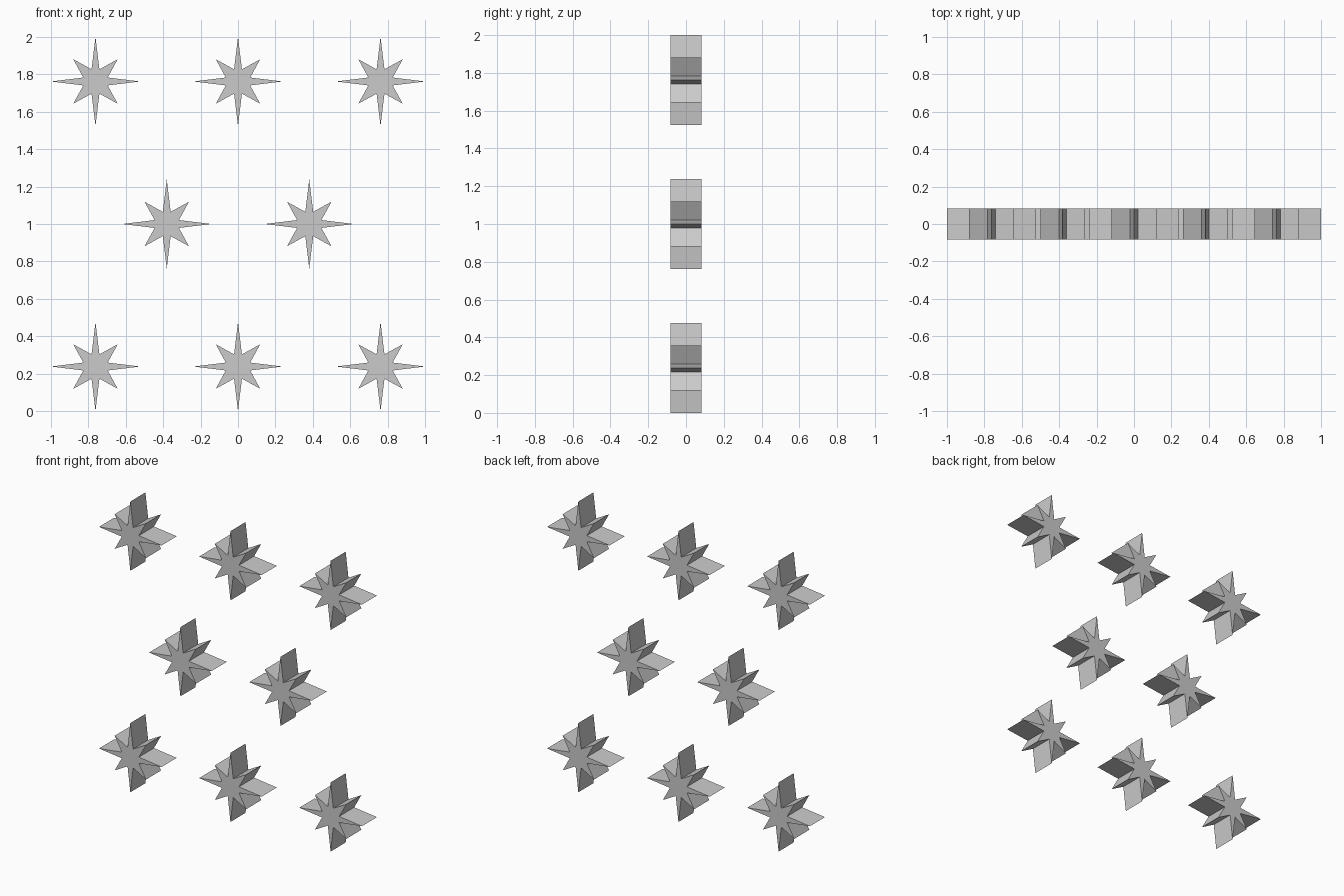
import bpy, bmesh

if "Cube" in bpy.data.objects:
    bpy.data.objects.remove(bpy.data.objects["Cube"])

LONG, DIAG, HALF_DEPTH = 0.238, 0.119, 0.082
NEAR, FAR = 0.021, 0.065      # notch between a long and a diagonal ray


def star_profile():
    # One quarter of the outline, turned four times by 90 degrees
    quarter = [(LONG, 0), (FAR, NEAR), (DIAG, DIAG), (NEAR, FAR)]
    pts = []
    for _ in range(4):
        pts += quarter
        quarter = [(-z, x) for x, z in quarter]
    return pts


def make_star_mesh():
    bm = bmesh.new()
    face = bm.faces.new([bm.verts.new((x, -HALF_DEPTH, z)) for x, z in star_profile()])
    res = bmesh.ops.extrude_face_region(bm, geom=[face], use_keep_orig=True)
    moved = [g for g in res["geom"] if isinstance(g, bmesh.types.BMVert)]
    bmesh.ops.translate(bm, verts=moved, vec=(0, 2 * HALF_DEPTH, 0))
    bmesh.ops.recalc_face_normals(bm, faces=bm.faces)
    mesh = bpy.data.meshes.new("eight_point_star")
    bm.to_mesh(mesh)
    bm.free()
    return mesh


# Rows of stars: three, two, three
mesh = make_star_mesh()
rows = [("bottom", 0.238, (-0.762, 0, 0.762)),
        ("middle", 1.0, (-0.381, 0.381)),
        ("top", 1.762, (-0.762, 0, 0.762))]
for row, z, xs in rows:
    for i, x in enumerate(xs, 1):
        star = bpy.data.objects.new(f"{row}_star_{i}", mesh)
        star.location = (x, 0, z)
        bpy.context.collection.objects.link(star)
